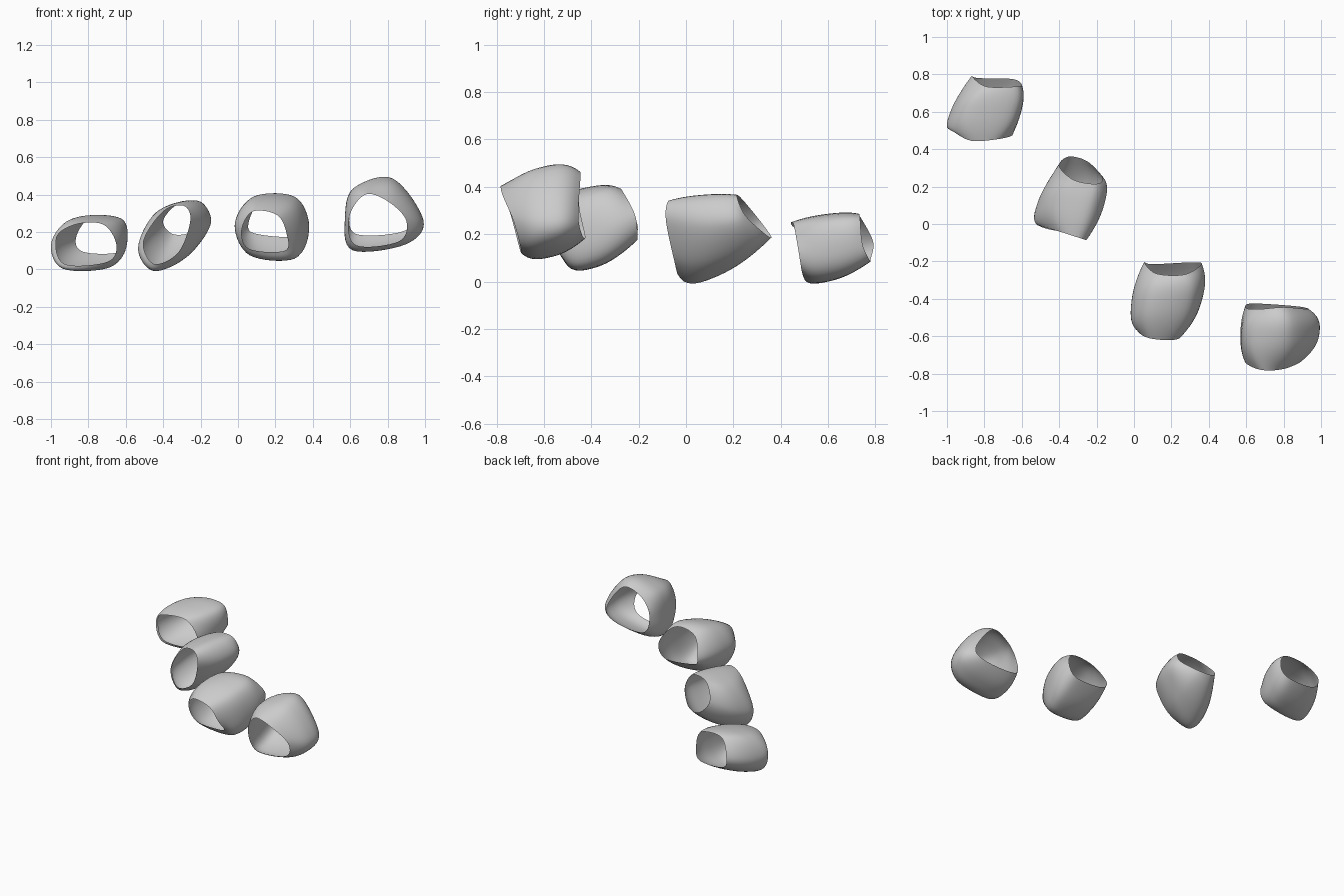
import bpy
import bmesh
from mathutils import Vector

SEG = 8     # steps between neighbouring section points
ROWS = 16   # steps from front rim to back rim


def smooth_loop(points):
    """Closed smooth curve through a few section points."""
    pts = [Vector(p) for p in points]
    n = len(pts)
    out = []
    for i in range(n):
        a, b, c, d = pts[i - 1], pts[i], pts[(i + 1) % n], pts[(i + 2) % n]
        for k in range(SEG):
            t = k / SEG
            out.append(0.5 * (2 * b + (c - a) * t + (2 * a - 5 * b + 4 * c - d) * t ** 2
                              + (3 * b - a - 3 * c + d) * t ** 3))
    return out


def bead(name, front, mid, back):
    """Open barrel-shaped sleeve lofted through three sections.
    Section order: left, top left, top right, right, bottom right, bottom left."""
    f, m, b = smooth_loop(front), smooth_loop(mid), smooth_loop(back)
    n = len(f)
    bm = bmesh.new()
    rows = []
    for r in range(ROWS + 1):
        t = r / ROWS
        bulge = 1 - abs(2 * t - 1) ** 2.5
        rows.append([bm.verts.new(f[i].lerp(b[i], t) + (m[i] - (f[i] + b[i]) / 2) * bulge)
                     for i in range(n)])
    for r in range(ROWS):
        for i in range(n):
            j = (i + 1) % n
            bm.faces.new((rows[r][i], rows[r + 1][i], rows[r + 1][j], rows[r][j]))
    for face in bm.faces:
        face.smooth = True
    mesh = bpy.data.meshes.new(name)
    bm.to_mesh(mesh)
    bm.free()
    obj = bpy.data.objects.new(name, mesh)
    bpy.context.collection.objects.link(obj)
    return obj


# Rear left sleeve
bead("sleeve_rear_left",
     [(-.97, .50, .17), (-.87, .445, .24), (-.72, .455, .24),
      (-.65, .475, .13), (-.70, .49, .04), (-.93, .50, .03)],
     [(-.985, .59, .13), (-.89, .60, .27), (-.64, .60, .265),
      (-.605, .62, .11), (-.69, .61, .012), (-.92, .58, .012)],
     [(-.866, .79, .17), (-.79, .735, .275), (-.63, .735, .27),
      (-.60, .745, .16), (-.65, .775, .09), (-.83, .78, .095)])

# Middle left sleeve
bead("sleeve_middle_left",
     [(-.505, -.01, .15), (-.40, -.04, .31), (-.29, -.075, .34),
      (-.255, -.085, .26), (-.32, -.05, .09), (-.45, -.03, .03)],
     [(-.52, .10, .13), (-.43, .12, .31), (-.24, .08, .365),
      (-.155, .12, .25), (-.25, .15, .09), (-.43, .11, .015)],
     [(-.40, .31, .26), (-.32, .235, .35), (-.20, .215, .36),
      (-.17, .25, .28), (-.25, .335, .20), (-.35, .36, .19)])

# Middle right sleeve
bead("sleeve_middle_right",
     [(.02, -.57, .21), (.08, -.61, .31), (.21, -.62, .29),
      (.26, -.59, .19), (.25, -.52, .10), (.06, -.53, .11)],
     [(-.015, -.43, .24), (.08, -.42, .385), (.30, -.42, .37),
      (.365, -.40, .21), (.31, -.40, .065), (.07, -.40, .085)],
     [(.055, -.205, .24), (.12, -.265, .365), (.27, -.27, .385),
      (.36, -.215, .28), (.31, -.205, .18), (.10, -.215, .19)])

# Front right sleeve
bead("sleeve_front_right",
     [(.595, -.74, .28), (.68, -.78, .40), (.80, -.775, .365),
      (.90, -.73, .26), (.86, -.70, .15), (.63, -.70, .13)],
     [(.572, -.60, .28), (.62, -.60, .435), (.83, -.60, .475),
      (.99, -.58, .26), (.90, -.58, .14), (.61, -.58, .11)],
     [(.60, -.45, .31), (.67, -.455, .42), (.80, -.445, .455),
      (.93, -.455, .28), (.87, -.44, .20), (.63, -.425, .19)])
